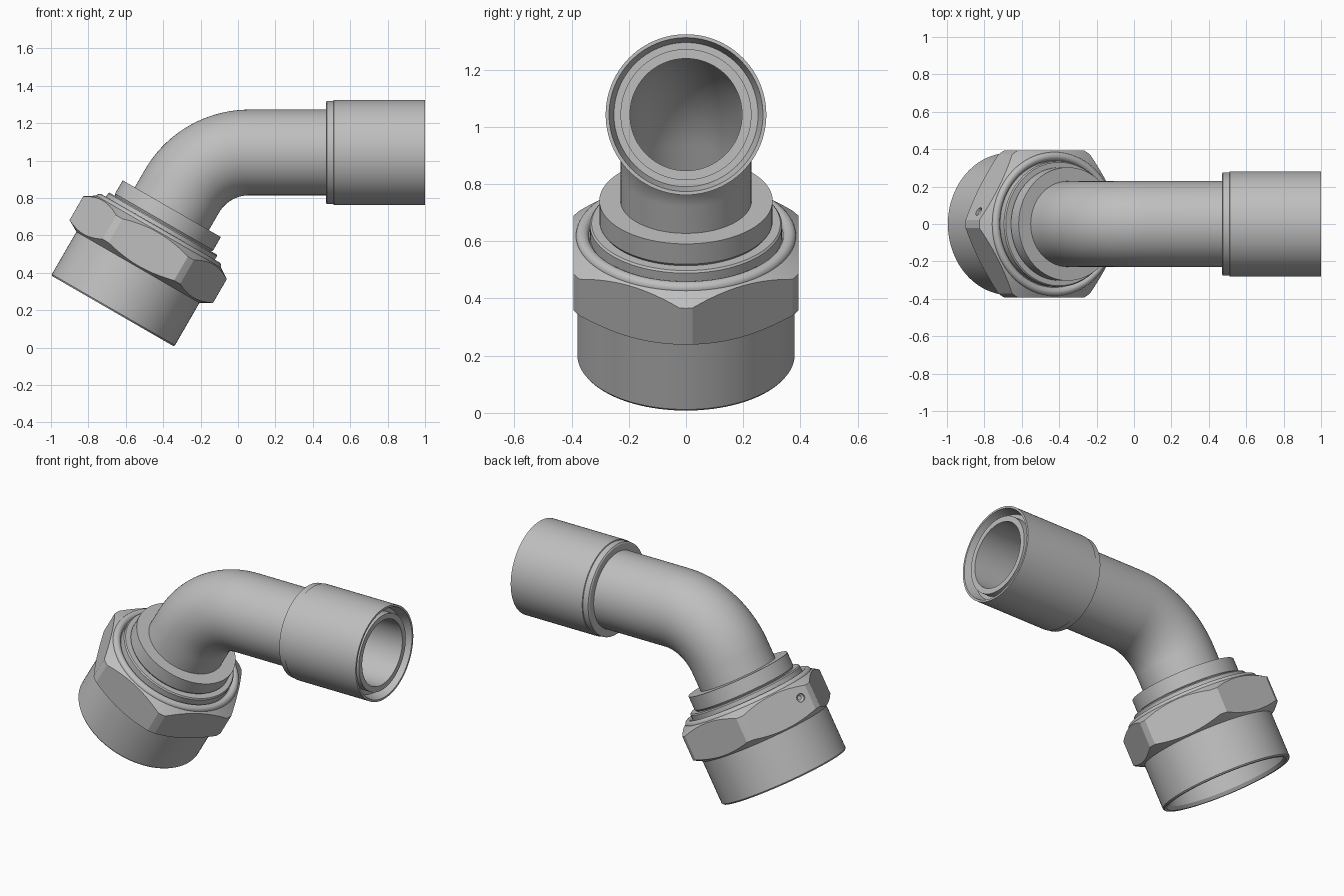
import bpy, bmesh, math
from mathutils import Vector, Matrix

cube = bpy.data.objects.get("Cube")
if cube:
    bpy.data.objects.remove(cube, do_unlink=True)

steel = bpy.data.materials.new("steel_grey")
steel.use_nodes = True
GREY = (0.52, 0.52, 0.52, 1)
steel.diffuse_color = GREY
steel.node_tree.nodes["Principled BSDF"].inputs["Base Color"].default_value = GREY

SEGS = 96
TILT = math.radians(30)
NUT_BASE = Vector((-0.67, 0, 0.195))
NUT = Matrix.Translation(NUT_BASE) @ Matrix.Rotation(TILT, 4, 'Y')
PIPE_Z = 1.043
SLEEVE = Matrix.Translation((0, 0, PIPE_Z)) @ Matrix.Rotation(math.pi / 2, 4, 'Y')


def loft(name, rings, close=True):
    """Skin a list of closed point rings; close joins last ring to first."""
    bm = bmesh.new()
    loops = [[bm.verts.new(p) for p in ring] for ring in rings]
    pairs = list(zip(loops, loops[1:]))
    if close:
        pairs.append((loops[-1], loops[0]))
    else:
        bm.faces.new(loops[0])
        bm.faces.new(loops[-1])
    for a, b in pairs:
        n = len(a)
        for i in range(n):
            j = (i + 1) % n
            bm.faces.new((a[i], a[j], b[j], b[i]))
    bmesh.ops.recalc_face_normals(bm, faces=bm.faces)
    mesh = bpy.data.meshes.new(name)
    bm.to_mesh(mesh)
    bm.free()
    mesh.materials.append(steel)
    ob = bpy.data.objects.new(name, mesh)
    bpy.context.collection.objects.link(ob)
    return ob


def circle(radius, height, segs=SEGS):
    return [Vector((radius * math.cos(a), radius * math.sin(a), height))
            for a in (2 * math.pi * i / segs for i in range(segs))]


def lathe(name, profile, frame, segs=SEGS, close=True):
    """Turn a (radius, height) profile about the local z axis."""
    rings = [[frame @ p for p in circle(r, h, segs)] for r, h in profile]
    return loft(name, rings, close)


def select_only(ob):
    bpy.ops.object.select_all(action='DESELECT')
    ob.select_set(True)
    bpy.context.view_layer.objects.active = ob


def smooth(ob):
    select_only(ob)
    bpy.ops.object.shade_smooth_by_angle(angle=math.radians(25))


def cut(ob, tool, operation):
    mod = ob.modifiers.new("cut", 'BOOLEAN')
    mod.operation = operation
    mod.solver = 'EXACT'
    mod.object = tool
    select_only(ob)
    bpy.ops.object.modifier_apply(modifier=mod.name)
    bpy.data.objects.remove(tool, do_unlink=True)


# Bent pipe: straight run, sixty degree bend, short tail into the fitting
BEND_R, BEND_X = 0.416, 0.06
stations = [(Vector((0.985, 0, PIPE_Z)), 0)]
for i in range(25):
    a = math.radians(60) * i / 24
    stations.append((Vector((BEND_X - BEND_R * math.sin(a), 0,
                             PIPE_Z - BEND_R + BEND_R * math.cos(a))), a))
stations.append((NUT @ Vector((0, 0, 0.45)), math.radians(60)))


def pipe_rings(radius):
    return [[p + Matrix.Rotation(math.pi / 2 - a, 3, 'Y') @ c
             for c in circle(radius, 0)] for p, a in stations]


smooth(loft("bent_pipe", pipe_rings(0.229) + pipe_rings(0.196)[::-1]))

# Sleeve on the free end, with a flared mouth around the pipe
smooth(lathe("end_sleeve", [
    (0.22, 0.47), (0.268, 0.47), (0.276, 0.475), (0.276, 0.51), (0.281, 0.512),
    (0.281, 1.0), (0.269, 1.0), (0.252, 0.94), (0.22, 0.94)], SLEEVE))

# Stepped collar joining the pipe to the nut
smooth(lathe("collar", [
    (0.197, 0.632), (0.303, 0.632), (0.303, 0.55), (0.296, 0.54),
    (0.33, 0.54), (0.336, 0.533), (0.336, 0.28), (0.3, 0.22),
    (0.27, 0.22), (0.197, 0.4)], NUT))

# Rounded retaining ring on top of the nut
ring = [(0.362 + 0.023 * math.cos(a), 0.488 + 0.023 * math.sin(a))
        for a in (2 * math.pi * i / 20 for i in range(20))]
smooth(lathe("retaining_ring", ring, NUT))

# Union nut: turned blank trimmed by a hexagonal prism
nut = lathe("union_nut", [
    (0.358, 0), (0.374, 0), (0.38, 0.008), (0.38, 0.27), (0.395, 0.279),
    (0.443, 0.306), (0.443, 0.453), (0.386, 0.49), (0.334, 0.49),
    (0.334, 0.3), (0.346, 0.28), (0.346, 0.02)], NUT)
FLAT = 0.394
hexagon = lathe("hex_cutter", [(FLAT / math.cos(TILT), -0.1),
                               (FLAT / math.cos(TILT), 0.7)], NUT, 6, False)
cut(nut, hexagon, 'INTERSECT')

# Small round dimple in one flat, close to a corner
normal_turn = Matrix.Rotation(math.radians(150), 4, 'Z')
dimple_frame = (NUT @ normal_turn @ Matrix.Translation((FLAT, 0.15, 0.4))
                @ Matrix.Rotation(math.pi / 2, 4, 'Y'))
dimple = lathe("dimple_cutter", [(0.012, -0.025), (0.024, -0.015), (0.024, 0.06)],
               dimple_frame, 24, False)
cut(nut, dimple, 'DIFFERENCE')
smooth(nut)
